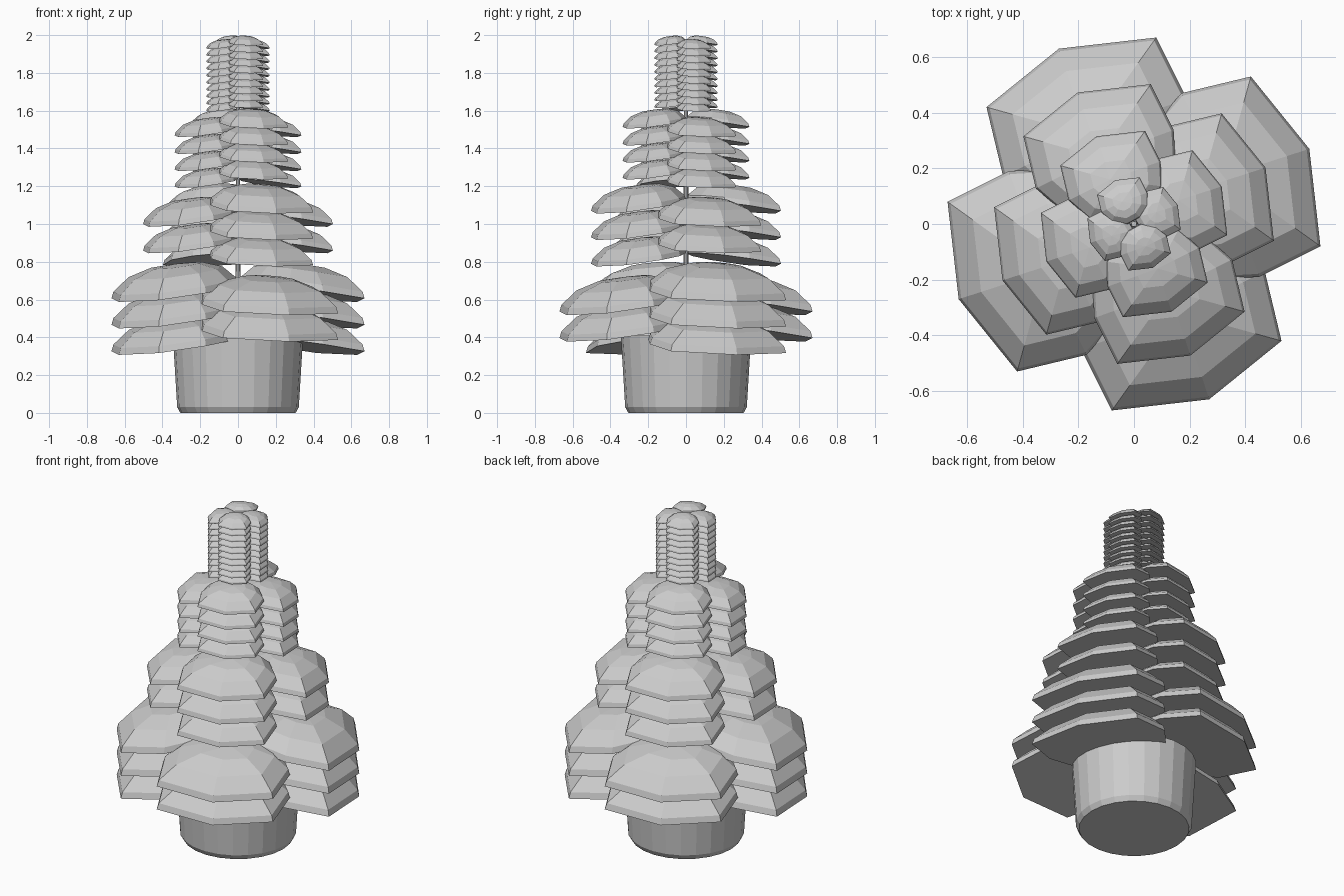
import bpy, bmesh
from math import pi, sin, cos
from mathutils import Vector

cube = bpy.data.objects.get("Cube")
if cube:
    bpy.data.objects.remove(cube, do_unlink=True)

# Single plain grey
GREY = (0.6, 0.6, 0.6, 1)
grey = bpy.data.materials.new("plain_grey")
grey.use_nodes = True
grey.diffuse_color = GREY
bsdf = next(n for n in grey.node_tree.nodes if n.type == 'BSDF_PRINCIPLED')
bsdf.inputs["Base Color"].default_value = GREY


def loft(name, rings, apex=None):
    """Mesh from a stack of equal-length rings, closed at both ends."""
    bm = bmesh.new()
    loops = [[bm.verts.new(p) for p in ring] for ring in rings]
    n = len(loops[0])
    for low, high in zip(loops, loops[1:]):
        for i in range(n):
            j = (i + 1) % n
            bm.faces.new((low[i], low[j], high[j], high[i]))
    bm.faces.new(loops[0][::-1])
    if apex is None:
        bm.faces.new(loops[-1])
    else:
        tip = bm.verts.new(apex)
        for i in range(n):
            bm.faces.new((loops[-1][i], loops[-1][(i + 1) % n], tip))
    bmesh.ops.recalc_face_normals(bm, faces=bm.faces)
    mesh = bpy.data.meshes.new(name)
    bm.to_mesh(mesh)
    bm.free()
    mesh.materials.append(grey)
    return mesh


def place(name, mesh, z=0, turn=0, size=1):
    ob = bpy.data.objects.new(name, mesh)
    ob.location.z = z
    ob.rotation_euler.z = turn
    ob.scale = (size, size, size)
    bpy.context.collection.objects.link(ob)
    return ob


def turned(name, profile, sides):
    return loft(name, [[(r * cos(2 * pi * i / sides), r * sin(2 * pi * i / sides), z)
                        for i in range(sides)] for r, z in profile])


# Pot and thin stem
place("pot", turned("pot", [(0.305, 0), (0.322, 0.03), (0.345, 0.41)], 24))
place("stem", turned("stem", [(0.014, 0.4), (0.01, 1.95)], 8))

# Leaf: a faceted dome on a plane that droops towards the tip
outline = [(-0.08, -0.67), (0.27, -0.63), (0.53, -0.42), (0.47, -0.17), (0.32, -0.04),
           (0.09, 0.0), (-0.09, -0.1), (-0.2, -0.27), (-0.19, -0.45)]
centre = Vector((0.17, -0.32))
axis = centre.normalized()


def leaf_point(p, inset, rise):
    q = centre + (Vector(p) - centre) * inset
    return (q.x, q.y, rise + 0.15 * (0.55 - q.dot(axis)))


steps = [(1, 0), (0.97, 0.035), (0.74, 0.105), (0.4, 0.145)]
leaf = loft("leaf", [[leaf_point(p, s, h) for p in outline] for s, h in steps],
            leaf_point(centre, 0, 0.155))

# Tiers of opposite leaf pairs, each pair a quarter turn from the last
# (name, size, first height, spacing, pairs, first quarter turn)
tiers = [("bottom", 1, 0.327, 0.07, 5, 1),
         ("lower", 0.75, 0.79, 0.07, 5, 0),
         ("upper", 0.5, 1.2, 0.045, 8, 1),
         ("top", 0.25, 1.6, 0.0184, 20, 1)]
for name, size, z0, gap, pairs, start in tiers:
    for k in range(pairs):
        for side in (0, 2):
            quarter = (start + k) % 2 + side
            place(f"{name}_leaf_{k}_{side}", leaf, z0 + k * gap, quarter * pi / 2, size)
